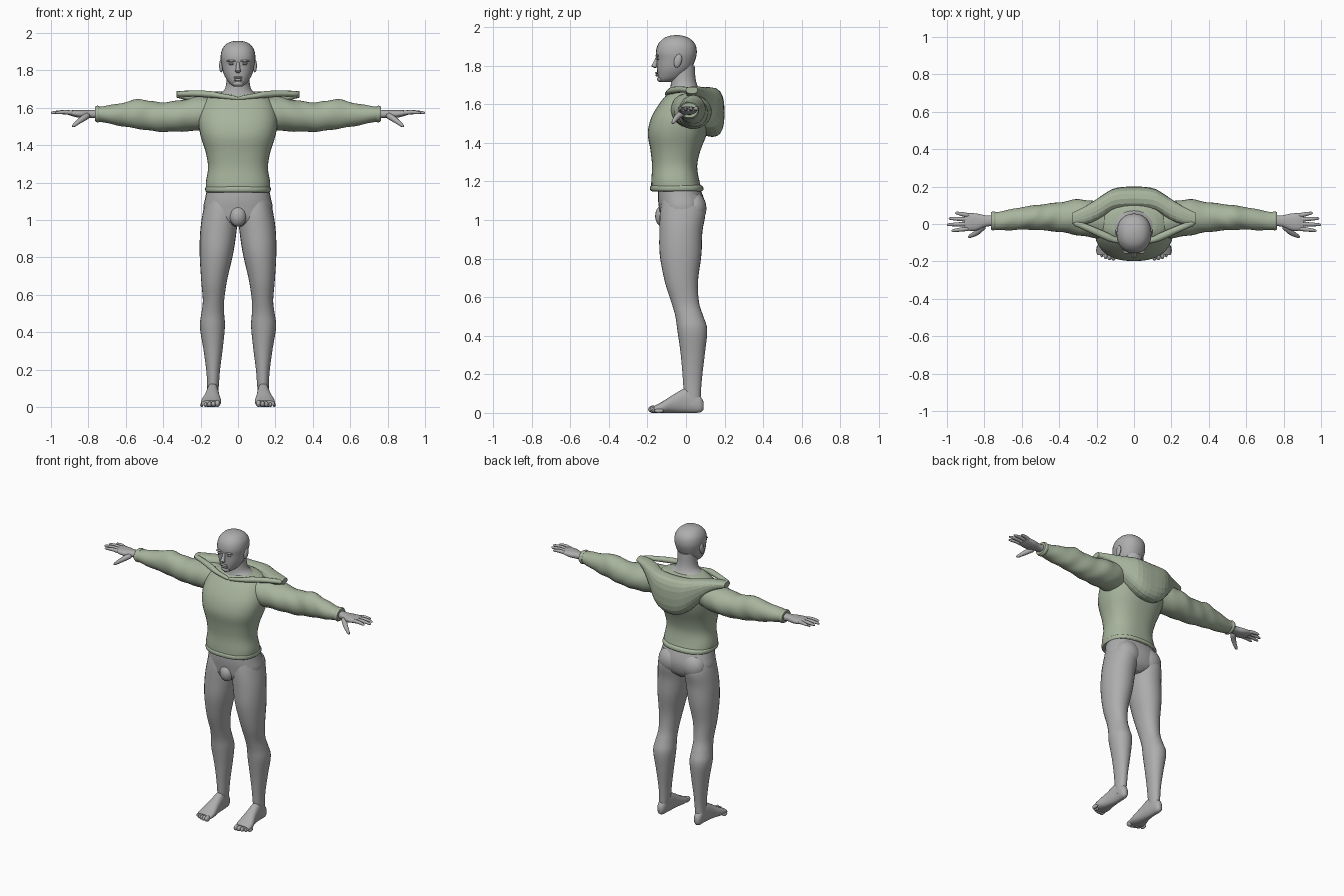
import bpy, bmesh, math
from mathutils import Vector, Matrix

default_cube = bpy.data.objects.get("Cube")
if default_cube:
    bpy.data.objects.remove(default_cube, do_unlink=True)


def make_material(name, colour):
    material = bpy.data.materials.new(name)
    material.use_nodes = True
    material.diffuse_color = colour
    material.node_tree.nodes["Principled BSDF"].inputs["Base Color"].default_value = colour
    return material


skin = make_material("grey skin", (.42, .42, .42, 1))
cloth = make_material("sage cloth", (.39, .46, .34, 1))


def finish(name, bm, material, smooth=True):
    """Turn a bmesh into a named, shaded object."""
    bmesh.ops.recalc_face_normals(bm, faces=bm.faces)
    mesh = bpy.data.meshes.new(name)
    bm.to_mesh(mesh)
    bm.free()
    mesh.materials.append(material)
    obj = bpy.data.objects.new(name, mesh)
    bpy.context.collection.objects.link(obj)
    bpy.ops.object.select_all(action="DESELECT")
    obj.select_set(True)
    bpy.context.view_layer.objects.active = obj
    if smooth:
        bpy.ops.object.shade_smooth_by_angle(angle=math.radians(50))
    return obj


def spline(rows, steps):
    """Pass a smooth curve through the section rows."""
    rows = [Vector(row) for row in rows]
    result = []
    for i in range(len(rows) - 1):
        before, start = rows[max(i - 1, 0)], rows[i]
        end, after = rows[i + 1], rows[min(i + 2, len(rows) - 1)]
        for step in range(steps):
            t = step / steps
            result.append(start * (1 + t * t * (2 * t - 3)) + end * t * t * (3 - 2 * t)
                          + (end - before) * (t * (1 - t) ** 2 / 2)
                          - (after - start) * (t * t * (1 - t) / 2))
    return result + [rows[-1]]


def loft(name, axis, rows, material, power=2.0, sides=28, steps=4,
         folds=0.0, side=1, smooth=True):
    """Skin rounded sections, each (position, low a, high a, low b, high b)."""
    place = {"x": lambda t, a, b: (t * side, a, b),
             "y": lambda t, a, b: (a * side, t, b),
             "z": lambda t, a, b: (a * side, b, t)}[axis]
    bm = bmesh.new()
    rings = []
    for t, a_low, a_high, b_low, b_high in spline(rows, steps):
        ring = []
        for k in range(sides):
            angle = math.tau * k / sides
            c, s = math.cos(angle), math.sin(angle)
            ripple = 1 + folds * math.sin(55 * t + 2 * s + 3 * c)
            a = math.copysign(abs(c) ** (2 / power), c) * ripple
            b = math.copysign(abs(s) ** (2 / power), s) * ripple
            ring.append(bm.verts.new(place(
                t, (a_low + a_high + a * (a_high - a_low)) / 2,
                (b_low + b_high + b * (b_high - b_low)) / 2)))
        rings.append(ring)
    for lower, upper in zip(rings, rings[1:]):
        for k in range(sides):
            n = (k + 1) % sides
            bm.faces.new((lower[k], lower[n], upper[n], upper[k]))
    bm.faces.new(rings[0])
    bm.faces.new(rings[-1])
    return finish(name, bm, material, smooth)


def body(name, rows, material, **options):
    """Upright loft symmetric in x: rows are (z, half width, front, back)."""
    return loft(name, "z", [(z, -w, w, f, b) for z, w, f, b in rows], material, **options)


def blob(name, centre, radii, material=skin, tilt=0):
    bm = bmesh.new()
    bmesh.ops.create_uvsphere(bm, u_segments=20, v_segments=12, radius=1,
                              matrix=Matrix.Translation(centre)
                              @ Matrix.Rotation(tilt, 4, "X")
                              @ Matrix.Diagonal((*radii, 1)))
    return finish(name, bm, material)


def rod(name, points, radii, material=skin, squash=1.0):
    """Tapered round rod through a few points, with domed ends."""
    bm = bmesh.new()
    rings = []
    path = spline([(*p, r) for p, r in zip(points, radii)], 4)
    for i, p in enumerate(path):
        heading = (path[min(i + 1, len(path) - 1)] - path[max(i - 1, 0)]).to_3d()
        across = heading.cross(Vector((0, 0, 1))).normalized()
        up = across.cross(heading).normalized()
        shrink = 0.6 if i in (0, len(path) - 1) else 1
        rings.append([bm.verts.new(p.to_3d() + p.w * shrink * (
            across * math.cos(math.tau * k / 12)
            + up * squash * math.sin(math.tau * k / 12))) for k in range(12)])
    for lower, upper in zip(rings, rings[1:]):
        for k in range(12):
            n = (k + 1) % 12
            bm.faces.new((lower[k], lower[n], upper[n], upper[k]))
    bm.faces.new(rings[0])
    bm.faces.new(rings[-1])
    return finish(name, bm, material)


# Head, neck and face
body("head", [(1.715, .025, -.135, -.075), (1.735, .05, -.145, -.02),
              (1.78, .076, -.15, .025), (1.83, .088, -.152, .048),
              (1.87, .093, -.156, .056), (1.91, .086, -.145, .048),
              (1.94, .064, -.118, .02), (1.954, .035, -.085, -.015),
              (1.958, .008, -.055, -.04)], skin, power=2.2)
body("neck", [(1.6, .16, -.09, .1), (1.66, .12, -.085, .08),
              (1.69, .078, -.08, .062), (1.73, .063, -.078, .05),
              (1.8, .06, -.08, .045)], skin)
rod("nose", [(0, -.148, 1.845), (0, -.158, 1.815), (0, -.168, 1.79)],
    [.008, .011, .016])
blob("upper_lip", (0, -.149, 1.762), (.026, .011, .006))
blob("lower_lip", (0, -.147, 1.75), (.022, .011, .007))
blob("chin", (0, -.132, 1.73), (.03, .018, .016))

# Hips
body("hips", [(.965, .03, -.1, .05), (1.0, .16, -.13, .085), (1.06, .185, -.14, .1),
              (1.12, .175, -.145, .09), (1.2, .16, -.14, .055)], skin, power=2.3)
blob("groin", (0, -.12, 1.02), (.045, .04, .055))

# Sweater trunk with a rolled hem
body("sweater_trunk", [(1.15, .17, -.18, .085), (1.2, .172, -.18, .07),
                       (1.28, .16, -.176, .058), (1.36, .172, -.184, .075),
                       (1.45, .2, -.198, .11), (1.53, .212, -.18, .13),
                       (1.6, .2, -.14, .13), (1.65, .17, -.1, .12),
                       (1.675, .115, -.078, .09)], cloth, power=2.4, sides=40)
body("sweater_hem", [(1.148, .165, -.175, .08), (1.155, .174, -.185, .09),
                     (1.172, .175, -.186, .088), (1.18, .168, -.178, .078)],
     cloth, power=2.4, sides=40)

# Lowered hood, faceted, spread from shoulder to shoulder
half_hood = [(.33, .0, .06, 1.655, 1.69), (.26, .0, .095, 1.63, 1.692),
             (.19, .02, .14, 1.56, 1.69), (.12, .06, .185, 1.48, 1.688),
             (.06, .07, .198, 1.44, 1.685)]
hood_rows = [(-x, *rest) for x, *rest in half_hood]
hood_rows += [(0, .07, .2, 1.43, 1.683)] + half_hood[::-1]
loft("hood", "x", hood_rows, cloth, power=2.6, sides=20, steps=2, smooth=False)

for side, label in ((1, "left"), (-1, "right")):
    # Eyes, brows and ears
    blob(label + "_brow", (side * .036, -.15, 1.851), (.026, .008, .006))
    blob(label + "_eye", (side * .036, -.146, 1.835), (.014, .009, .006))
    blob(label + "_ear", (side * .09, -.042, 1.825), (.011, .02, .036), tilt=-.25)

    # Leg
    loft(label + "_leg", "z", [
        (.04, .11, .165, -.0, .075), (.12, .102, .165, -.012, .078),
        (.2, .096, .17, -.018, .085), (.31, .082, .185, -.028, .098),
        (.43, .07, .204, -.045, .11), (.5, .074, .196, -.055, .09),
        (.57, .074, .188, -.075, .068), (.68, .058, .197, -.11, .062),
        (.82, .026, .205, -.136, .08), (.94, .008, .202, -.138, .085),
        (1.04, .0, .188, -.135, .1), (1.13, .02, .165, -.12, .07)],
        skin, power=2.1, side=side)
    blob(label + "_buttock", (side * .083, .04, 1.06), (.085, .066, .085))

    # Foot and toes
    loft(label + "_foot", "y", [
        (.09, .125, .15, .015, .06), (.07, .112, .163, .002, .09),
        (.01, .105, .166, .0, .13), (-.06, .098, .178, .0, .098),
        (-.12, .09, .196, .0, .06), (-.165, .094, .196, .004, .036)],
        skin, power=2.3, side=side)
    for toe in range(5):
        size = .019 - toe * .002
        blob(label + "_toe", (side * (.11 + toe * .021), -.172 + toe * toe * .002, size),
             (size * .75, .024, size))

    # Sleeve with soft folds and a cuff
    loft(label + "_sleeve", "x", [
        (.1, -.07, .1, 1.51, 1.65), (.2, -.075, .12, 1.48, 1.662),
        (.3, -.06, .132, 1.474, 1.642), (.4, -.042, .115, 1.472, 1.63),
        (.47, -.036, .108, 1.478, 1.636), (.53, -.032, .1, 1.488, 1.648),
        (.6, -.03, .09, 1.498, 1.63), (.7, -.034, .07, 1.518, 1.612),
        (.765, -.028, .06, 1.532, 1.604)], cloth, folds=.025, side=side)
    loft(label + "_cuff", "x", [
        (.74, -.03, .064, 1.526, 1.608), (.752, -.034, .068, 1.522, 1.612),
        (.765, -.03, .062, 1.53, 1.606)], cloth, side=side)

    # Collar edge running from the hood tip to the throat
    rod(label + "_collar", [(side * .325, .01, 1.674), (side * .24, -.025, 1.676),
                            (side * .15, -.065, 1.672), (side * .1, -.085, 1.665),
                            (0, -.1, 1.65)],
        [.016, .018, .02, .016, .012], cloth, squash=.9)

    # Hand with four fingers and a thumb
    loft(label + "_hand", "x", [
        (.72, -.01, .048, 1.542, 1.592), (.79, -.014, .046, 1.546, 1.588),
        (.84, -.034, .056, 1.546, 1.588), (.88, -.036, .058, 1.554, 1.588),
        (.905, -.03, .054, 1.562, 1.584)], skin, power=2.4, side=side)
    for finger, (base, tip, reach) in enumerate((
            (-.024, -.036, .975), (-.0, -.004, 1.0), (.024, .03, .99), (.045, .06, .955))):
        rod(label + "_finger", [(side * .88, base, 1.572),
                                (side * (reach + .88) / 2, (base + tip) / 2, 1.577),
                                (side * reach, tip, 1.573)], [.012, .011, .007])
    rod(label + "_thumb", [(side * .8, -.005, 1.562), (side * .84, -.045, 1.535),
                           (side * .885, -.07, 1.5)], [.018, .015, .008])
